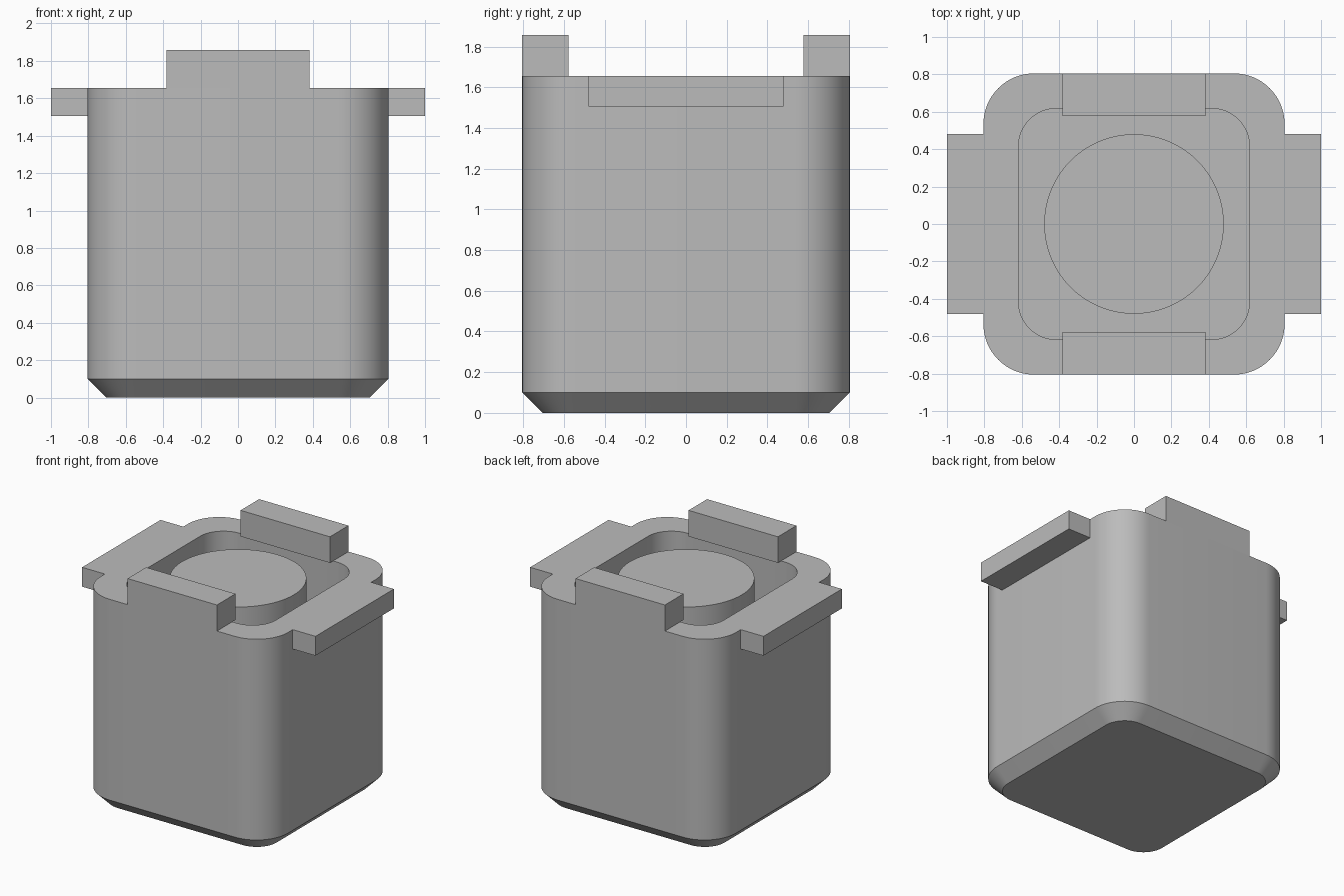
import bpy, bmesh, math

cube = bpy.data.objects.get("Cube")
if cube:
    bpy.data.objects.remove(cube, do_unlink=True)

GREY = (0.5, 0.5, 0.5, 1)
mat = bpy.data.materials.new("plain grey")
mat.use_nodes = True
mat.diffuse_color = GREY
mat.node_tree.nodes["Principled BSDF"].inputs["Base Color"].default_value = GREY

RIM = 1.655      # height of the rim
FLOOR = 0.2      # height of the cavity floor
HALF = 0.805     # half width of the body
CHAMFER = 0.1


def rounded_square(half, radius, steps=16):
    """Outline of a square with round corners, anticlockwise."""
    pts = []
    for quarter in range(4):
        mid = math.radians(45 + 90 * quarter)
        cx = math.copysign(half - radius, math.cos(mid))
        cy = math.copysign(half - radius, math.sin(mid))
        for i in range(steps + 1):
            a = math.pi / 2 * (quarter + i / steps)
            pts.append((cx + radius * math.cos(a), cy + radius * math.sin(a)))
    return pts


def finish(name, bm):
    bmesh.ops.recalc_face_normals(bm, faces=bm.faces)
    mesh = bpy.data.meshes.new(name)
    bm.to_mesh(mesh)
    bm.free()
    mesh.materials.append(mat)
    obj = bpy.data.objects.new(name, mesh)
    bpy.context.collection.objects.link(obj)
    bpy.ops.object.select_all(action="DESELECT")
    obj.select_set(True)
    bpy.context.view_layer.objects.active = obj
    bpy.ops.object.shade_smooth_by_angle(angle=math.radians(30))
    return obj


def box(name, low, high):
    bm = bmesh.new()
    bmesh.ops.create_cube(bm, size=1)
    for v in bm.verts:
        v.co = [high[i] if v.co[i] > 0 else low[i] for i in range(3)]
    return finish(name, bm)


# Hollow body: loft outlines up the outside, over the rim and down to the floor
sections = [
    (HALF - CHAMFER, 0.27 - CHAMFER, 0),
    (HALF, 0.27, CHAMFER),
    (HALF, 0.27, RIM),
    (0.617, 0.2, RIM),
    (0.617, 0.2, FLOOR),
]
bm = bmesh.new()
loops = [[bm.verts.new((x, y, z)) for x, y in rounded_square(half, radius)]
         for half, radius, z in sections]
for lower, upper in zip(loops, loops[1:]):
    for i in range(len(lower)):
        j = (i + 1) % len(lower)
        bm.faces.new((lower[i], lower[j], upper[j], upper[i]))
bm.faces.new(loops[0])
bm.faces.new(loops[-1])
finish("body", bm)

# Round post standing in the cavity, level with the rim
bm = bmesh.new()
bmesh.ops.create_cone(bm, cap_ends=True, segments=96, radius1=0.48,
                      radius2=0.48, depth=RIM - FLOOR)
bmesh.ops.translate(bm, verts=bm.verts, vec=(0, 0, (RIM + FLOOR) / 2))
finish("centre_post", bm)

# Side tabs flush with the rim, and raised lugs on the front and back walls
for side, sign in (("left", 1), ("right", -1)):
    xs = sorted((sign * 0.79, sign))
    box(side + "_tab", (xs[0], -0.48, 1.505), (xs[1], 0.48, RIM))
for side, sign in (("back", 1), ("front", -1)):
    ys = sorted((sign * 0.578, sign * HALF))
    box(side + "_lug", (-0.383, ys[0], RIM), (0.383, ys[1], 1.857))
